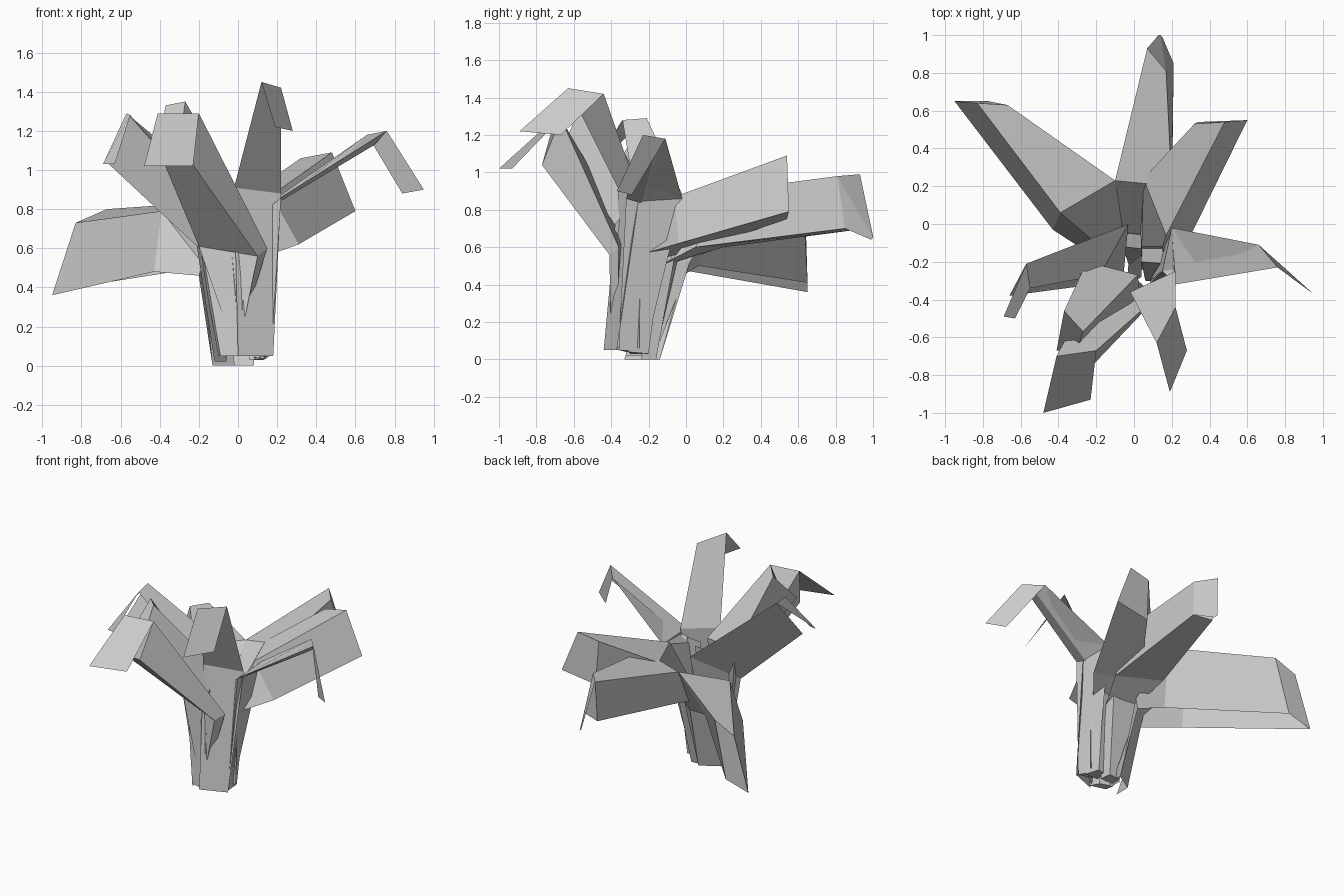
import bpy


def leaf(name, sections, closed=False, cap=False):
    """Loft a strip (or closed tube) through cross-sections from stalk foot to tip."""
    n = len(sections[0])
    verts = [p for s in sections for p in s]
    faces = []
    for i in range(len(sections) - 1):
        for j in range(n if closed else n - 1):
            a, b = i * n + j, i * n + (j + 1) % n
            faces.append((a, b, b + n, a + n))
    if closed or cap:
        last = (len(sections) - 1) * n
        faces.append(tuple(range(last, last + n)))
    if closed:
        faces.append(tuple(range(n - 1, -1, -1)))
    mesh = bpy.data.meshes.new(name)
    mesh.from_pydata(verts, [], faces)
    mesh.update()
    ob = bpy.data.objects.new(name, mesh)
    bpy.context.collection.objects.link(ob)
    return ob


# Right leaf: three-sided, rises outward, tip hangs down
leaf("right_leaf", [
    [(0.12, -0.22, 0.04), (0.17, -0.36, 0.05), (0.08, -0.32, 0.04)],
    [(0.20, -0.02, 0.86), (0.22, -0.32, 0.86), (0.15, -0.25, 0.80)],
    [(0.66, -0.11, 1.18), (0.76, -0.23, 1.20), (0.70, -0.16, 1.13)],
], closed=True)
leaf("right_leaf_tip", [
    [(0.66, -0.11, 1.18), (0.76, -0.23, 1.20)],
    [(0.84, -0.29, 0.88), (0.95, -0.37, 0.90)],
])

# Front right leaf: broad stalk faces the front
leaf("front_right_leaf", [
    [(0.00, -0.44, 0.05), (0.18, -0.37, 0.05)],
    [(-0.02, -0.36, 0.91), (0.22, -0.25, 0.88)],
    [(0.12, -0.63, 1.45), (0.22, -0.44, 1.42)],
    [(0.19, -0.89, 1.22), (0.28, -0.67, 1.20)],
])

# Front leaf: box section with a flat hanging tip
leaf("front_leaf", [
    [(-0.04, -0.36, 0.12), (0.00, -0.36, 0.12), (0.01, -0.40, 0.12), (-0.03, -0.40, 0.12)],
    [(-0.20, -0.30, 0.66), (0.15, -0.36, 0.60), (0.10, -0.41, 0.56), (-0.20, -0.33, 0.61)],
    [(-0.41, -0.70, 1.29), (-0.20, -0.67, 1.29), (-0.24, -0.77, 1.04), (-0.38, -0.75, 1.04)],
], closed=True)
leaf("front_leaf_tip", [
    [(-0.41, -0.70, 1.29), (-0.20, -0.67, 1.29)],
    [(-0.48, -1.00, 1.02), (-0.23, -0.93, 1.02)],
])

# Front left leaf: box section nested above the front leaf
leaf("front_left_leaf", [
    [(-0.10, -0.33, 0.05), (-0.01, -0.36, 0.05), (0.02, -0.42, 0.05), (-0.09, -0.39, 0.05)],
    [(-0.25, -0.20, 0.88), (0.02, -0.27, 0.86), (0.03, -0.38, 0.72), (-0.20, -0.30, 0.70)],
    [(-0.37, -0.46, 1.33), (-0.27, -0.57, 1.35), (-0.30, -0.66, 1.12), (-0.41, -0.67, 1.11)],
], closed=True)

# Left leaf: steep outer face, narrow top, hanging tip
leaf("left_leaf", [
    [(-0.06, -0.32, 0.02), (-0.06, -0.22, 0.02), (-0.12, -0.30, 0.02)],
    [(-0.18, -0.27, 0.86), (-0.03, 0.00, 0.84), (-0.21, -0.32, 0.61)],
    [(-0.55, -0.34, 1.28), (-0.57, -0.21, 1.29), (-0.66, -0.38, 1.03)],
])
leaf("left_leaf_tip", [
    [(-0.55, -0.34, 1.28), (-0.57, -0.21, 1.29)],
    [(-0.63, -0.50, 1.03), (-0.69, -0.49, 1.03)],
])

# Back left leaf: trough turned upside down on a slim stalk, end closed
leaf("back_left_leaf", [
    [(0.02, -0.18, 0.0), (0.00, -0.14, 0.0), (-0.13, -0.22, 0.0), (-0.13, -0.33, 0.0)],
    [(-0.03, 0.00, 0.46), (0.00, 0.02, 0.52), (-0.18, -0.12, 0.52), (-0.20, -0.18, 0.46)],
    [(-0.20, 0.07, 0.50), (-0.10, 0.23, 0.84), (-0.39, 0.06, 0.79), (-0.43, -0.03, 0.48)],
    [(-0.77, 0.65, 0.41), (-0.67, 0.63, 0.80), (-0.83, 0.64, 0.73), (-0.95, 0.65, 0.36)],
], cap=True)

# Back leaf: box section, drooping tip
leaf("back_leaf", [
    [(-0.02, -0.24, 0.0), (-0.02, -0.17, 0.0), (0.07, -0.16, 0.0), (0.08, -0.24, 0.0)],
    [(-0.06, -0.12, 0.50), (-0.06, -0.04, 0.55), (0.12, -0.06, 0.55), (0.12, -0.14, 0.50)],
    [(-0.08, 0.20, 0.60), (-0.10, 0.23, 0.84), (0.20, 0.20, 0.90), (0.20, 0.05, 0.60)],
    [(0.08, 0.89, 0.69), (0.07, 0.93, 0.99), (0.17, 0.81, 0.98), (0.21, 0.85, 0.70)],
], closed=True)
leaf("back_leaf_tip", [
    [(0.07, 0.93, 0.99), (0.17, 0.81, 0.98), (0.21, 0.85, 0.70)],
    [(0.13, 1.00, 0.66), (0.14, 1.00, 0.65), (0.15, 0.99, 0.64)],
])

# Back right leaf: box section with a steep outer face
leaf("back_right_leaf", [
    [(0.06, -0.30, 0.03), (0.06, -0.22, 0.03), (0.13, -0.20, 0.03), (0.15, -0.31, 0.04)],
    [(0.04, -0.20, 0.52), (0.04, -0.12, 0.60), (0.15, -0.12, 0.64), (0.17, -0.21, 0.57)],
    [(0.03, 0.10, 0.60), (0.05, 0.24, 0.87), (0.17, -0.06, 0.87), (0.31, -0.04, 0.62)],
    [(0.34, 0.54, 0.75), (0.32, 0.53, 1.06), (0.48, 0.54, 1.09), (0.60, 0.55, 0.79)],
], closed=True)

# Sheath strips wrapped around the stem
for i, (foot, top) in enumerate([
    ((0.05, -0.41), (-0.02, -0.36)), ((0.12, -0.30), (0.12, -0.30)),
    ((0.00, -0.33), (0.00, -0.22)),
]):
    leaf(f"stem_sheath_{i + 1}", [
        [(foot[0] - 0.04, foot[1], 0.06), (foot[0] + 0.04, foot[1] + 0.05, 0.06)],
        [(top[0] - 0.03, top[1], 0.80), (top[0] + 0.04, top[1] + 0.06, 0.84)],
    ])
